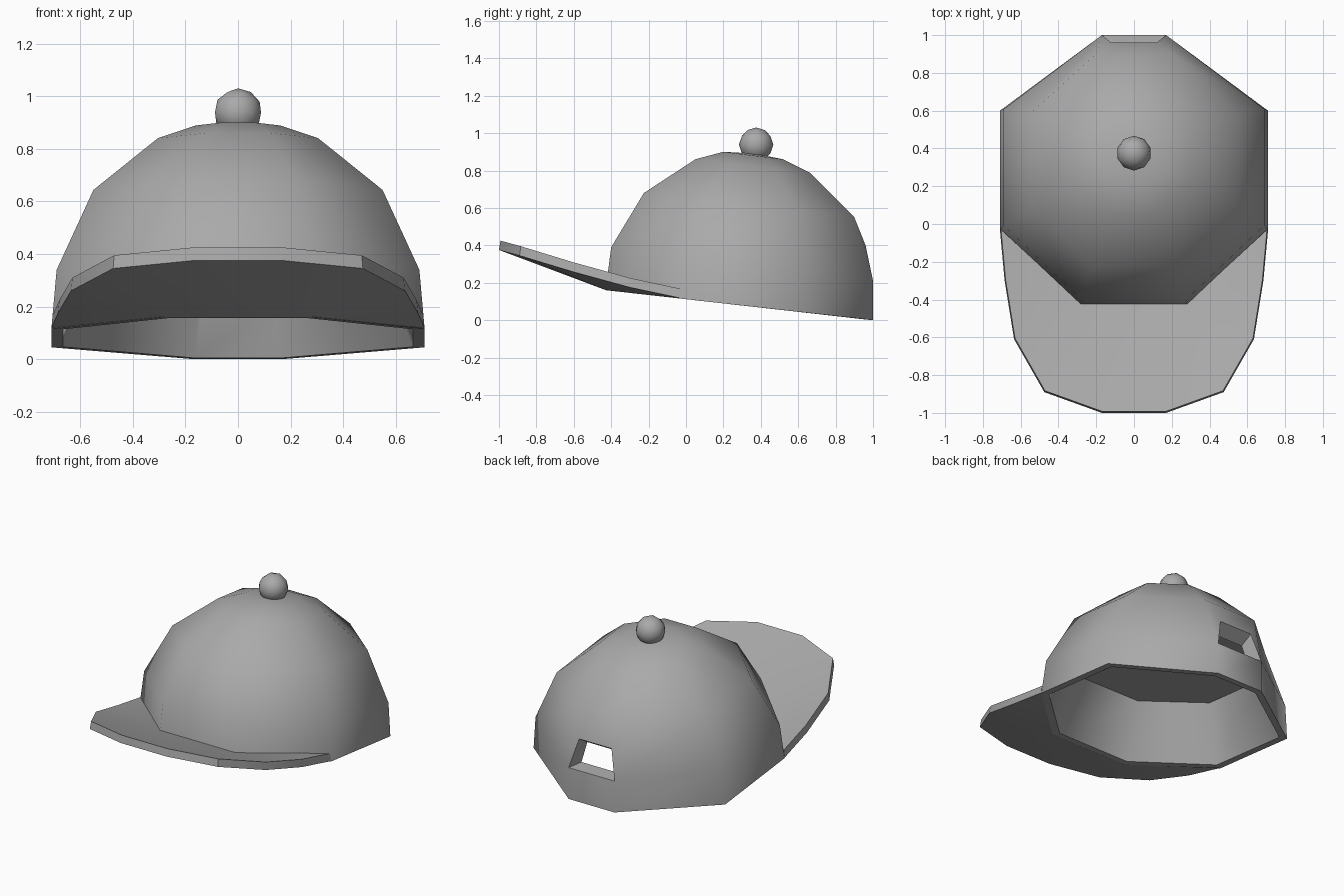
import bpy
import bmesh
import math

cube = bpy.data.objects.get("Cube")
if cube:
    bpy.data.objects.remove(cube, do_unlink=True)

# One cloth colour
cloth = bpy.data.materials.new("grey cloth")
cloth.use_nodes = True
GREY = (0.4, 0.4, 0.4, 1)
cloth.diffuse_color = GREY
cloth.node_tree.nodes["Principled BSDF"].inputs["Base Color"].default_value = GREY


def finish(bm, name, angle):
    bmesh.ops.recalc_face_normals(bm, faces=bm.faces)
    mesh = bpy.data.meshes.new(name)
    bm.to_mesh(mesh)
    bm.free()
    mesh.materials.append(cloth)
    obj = bpy.data.objects.new(name, mesh)
    bpy.context.collection.objects.link(obj)
    bpy.ops.object.select_all(action="DESELECT")
    obj.select_set(True)
    bpy.context.view_layer.objects.active = obj
    bpy.ops.object.shade_smooth_by_angle(angle=math.radians(angle))


# Crown: tilted eight-sided rings, from the lining's ceiling
# down to the rim and up the outside
# front y, front z, back y, back z, half width, back half width
RINGS = [
    (-0.216, 0.485, 0.875, 0.37, 0.525, 0.145),
    (-0.385, 0.156, 0.955, 0.004, 0.665, 0.16),
    (-0.43, 0.16, 1.00, 0.00, 0.71, 0.17),
    (-0.40, 0.39, 1.00, 0.21, 0.69, 0.17),
    (-0.225, 0.68, 0.90, 0.55, 0.55, 0.20),
    (0.05, 0.86, 0.66, 0.79, 0.305, 0.12),
    (0.20, 0.90, 0.52, 0.86, 0.16, 0.065),
]
LINING, OPENING, BACK = 0, 3, 3  # levels and index of the rear panel


def ring_points(fy, fz, by, bz, half, back):
    side = [(half * 0.4, 0), (half, 0.28), (half, 0.72), (back, 1)]
    plan = side + [(-x, t) for x, t in reversed(side)]
    return [(x, fy + (by - fy) * t, fz + (bz - fz) * t) for x, t in plan]


def pair(bm, x, y, z):
    return [bm.verts.new((s * x, y, z)) for s in (1, -1)]


bm = bmesh.new()
rings = [[bm.verts.new(p) for p in ring_points(*r)] for r in RINGS]
in_top = pair(bm, 0.115, 0.88, 0.35)
in_low = pair(bm, 0.14, 0.907, 0.22)
out_top = pair(bm, 0.12, 0.96, 0.40)
out_low = rings[OPENING][BACK:BACK + 2]
for level, (low, high) in enumerate(zip(rings, rings[1:])):
    for i in range(8):
        j = (i + 1) % 8
        if i == BACK and level == OPENING:
            for s in (0, 1):
                bm.faces.new((low[i + s], out_top[s], high[i + s]))
            bm.faces.new((*out_top, high[j], high[i]))
        elif i == BACK and level == LINING:
            for s in (0, 1):
                bm.faces.new((low[i + s], in_top[s], in_low[s], high[i + s]))
            bm.faces.new((*in_top, low[j], low[i]))
            bm.faces.new((*in_low, high[j], high[i]))
        else:
            bm.faces.new((low[i], low[j], high[j], high[i]))
# Walls of the rear opening
for s in (0, 1):
    bm.faces.new((out_low[s], out_top[s], in_top[s], in_low[s]))
bm.faces.new((*out_top, in_top[1], in_top[0]))
bm.faces.new((*out_low, in_low[1], in_low[0]))
# Lining ceiling and crown top
bm.faces.new(rings[0])
apex = bm.verts.new((0, 0.37, 0.89))
for i in range(8):
    bm.faces.new((rings[-1][i], rings[-1][(i + 1) % 8], apex))
finish(bm, "crown", 57)

# Visor: curved sheet from the crown's front rim to the outer edge
CORNER = [(0.28, -0.427, 0.16)]
OUTER = [(0.71, -0.03, 0.118), (0.685, -0.30, 0.175), (0.635, -0.61, 0.26),
         (0.475, -0.89, 0.345), (0.17, -1.0, 0.375)]


def mirrored(points):
    return points + [(-x, y, z) for x, y, z in reversed(points)]


bm = bmesh.new()
sheets = []
for lift, scale in ((0, 1), (0.05, 0.992)):
    inner, outer = [[bm.verts.new((x * scale, y * scale, z + lift))
                     for x, y, z in mirrored(row)] for row in (CORNER, OUTER)]
    for corner, rim in ((inner[0], outer), (inner[1], outer[::-1])):
        for k in range(4):
            bm.faces.new((corner, rim[k], rim[k + 1]))
    bm.faces.new((inner[0], outer[4], outer[5], inner[1]))
    sheets.append(outer + inner[::-1])
for i in range(len(sheets[0])):
    j = (i + 1) % len(sheets[0])
    bm.faces.new((sheets[0][i], sheets[0][j], sheets[1][j], sheets[1][i]))
finish(bm, "visor", 35)

# Button on top
bm = bmesh.new()
bmesh.ops.create_icosphere(bm, subdivisions=2, radius=0.092)
bmesh.ops.translate(bm, verts=bm.verts, vec=(0, 0.375, 0.938))
finish(bm, "top_button", 60)
